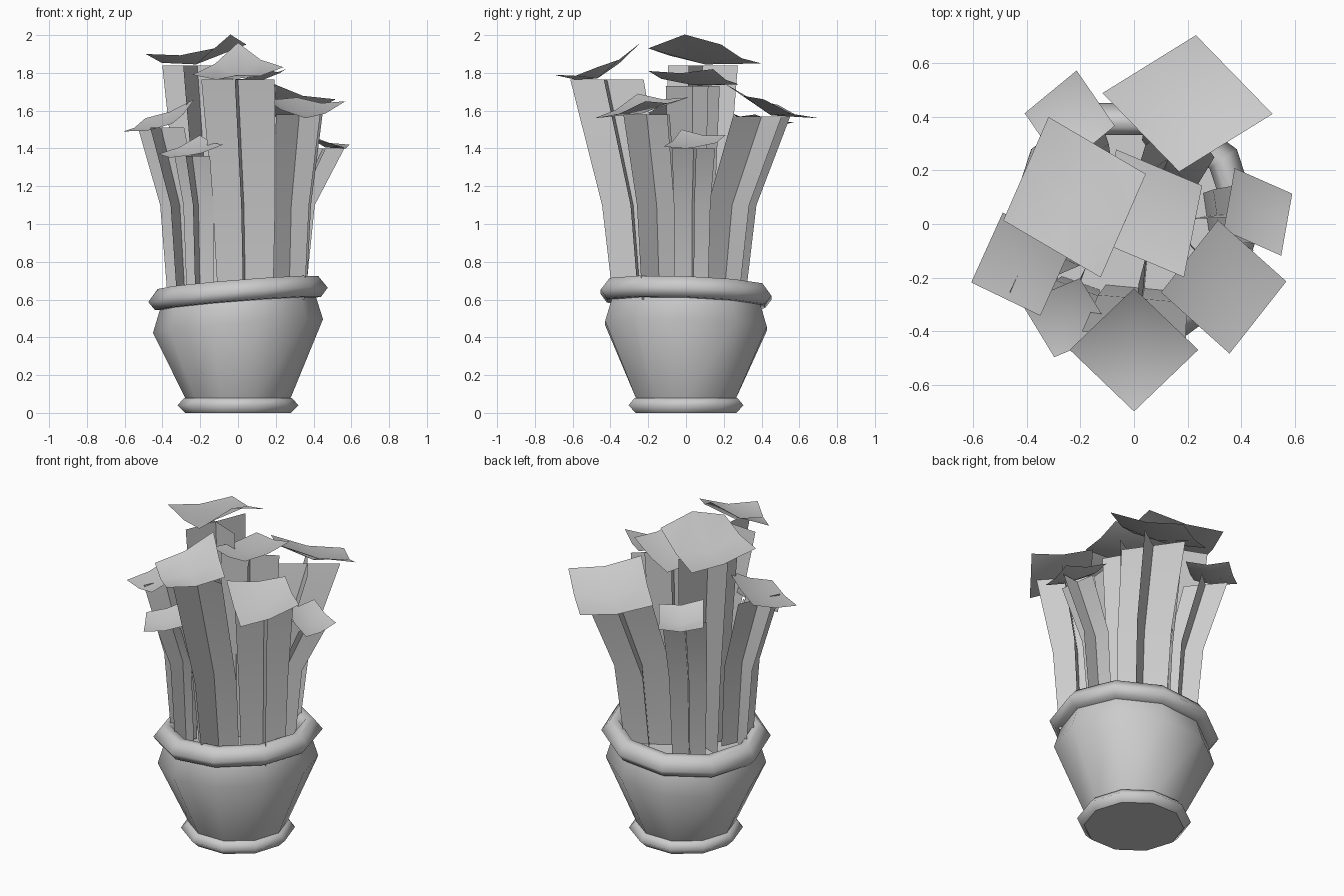
import bpy, bmesh, math
from mathutils import Vector

cube = bpy.data.objects.get("Cube")
if cube:
    bpy.data.objects.remove(cube, do_unlink=True)

grey = bpy.data.materials.new("plain grey")
grey.use_nodes = True
COLOUR = (0.6, 0.6, 0.6, 1)
grey.diffuse_color = COLOUR
grey.node_tree.nodes["Principled BSDF"].inputs["Base Color"].default_value = COLOUR


def finish(name, bm, angle):
    mesh = bpy.data.meshes.new(name)
    bm.to_mesh(mesh)
    bm.free()
    mesh.materials.append(grey)
    obj = bpy.data.objects.new(name, mesh)
    bpy.context.collection.objects.link(obj)
    bpy.ops.object.select_all(action="DESELECT")
    obj.select_set(True)
    bpy.context.view_layer.objects.active = obj
    bpy.ops.object.shade_smooth_by_angle(angle=math.radians(angle))


def bridge(bm, a, b, closed=False):
    count = len(a) if closed else len(a) - 1
    for i in range(count):
        j = (i + 1) % len(a)
        bm.faces.new((a[i], a[j], b[j], b[i]))


# Turned pot whose upper part leans a little
def lathe(name, profile, sides=10, cap_start=False, cap_end=False):
    bm = bmesh.new()
    rings = []
    for radius, height in profile:
        lean = min(1, max(0, height - 0.1) / 0.3)
        ring = []
        for i in range(sides):
            a = math.tau * i / sides
            x, y = radius * math.cos(a), radius * math.sin(a)
            ring.append(bm.verts.new((x, y, height + lean * (0.08 * x - 0.035 * y))))
        rings.append(ring)
    for a, b in zip(rings, rings[1:]):
        bridge(bm, a, b, True)
    if cap_start:
        bm.faces.new(rings[0][::-1])
    if cap_end:
        bm.faces.new(rings[-1])
    finish(name, bm, 100)


lathe("pot_foot", [(0.28, 0), (0.32, 0.04), (0.285, 0.08), (0.25, 0.08)])
lathe("pot_base", [(0.28, 0), (0.1, 0)], cap_end=True)
lathe("pot_body", [(0.275, 0.07), (0.45, 0.46), (0.41, 0.59)])
lathe("pot_rim", [(0.39, 0.575), (0.44, 0.58), (0.475, 0.625), (0.425, 0.69),
                  (0.38, 0.69), (0.35, 0.64), (0.35, 0.57)])
lathe("soil", [(0.38, 0.6), (0.2, 0.6)], cap_end=True)


# Crossed upright cards bending outward
def stem(name, base, top, height, width, turn):
    bm = bmesh.new()
    base, top = Vector(base), Vector(top)
    levels = [(0, 0.6, 0.75), (0.22, 1.1, 0.85), (1, height, 1)]
    for quarter in range(2):
        a = math.radians(turn + 90 * quarter)
        side = Vector((math.cos(a), math.sin(a))) * width / 2
        rows = []
        for t, z, scale in levels:
            mid = base.lerp(top, t)
            rows.append([bm.verts.new((*(mid + side * s * scale), z)) for s in (-1, 1)])
        for low, high in zip(rows, rows[1:]):
            bridge(bm, low, high)
    finish(name, bm, 30)


# Four-cornered leaf sheet sagging onto its stem, with one folded edge
def leaf(name, centre, reach, turn, heights, rest, fold):
    bm = bmesh.new()
    sag = sum(heights) / 4 - rest
    corners = []
    for k, z in enumerate(heights):
        a = math.radians(turn + 90 * k)
        r = reach[k % 2]
        corners.append(Vector((centre[0] + r * math.cos(a), centre[1] + r * math.sin(a), z)))
    rows = []
    for v in (0, 0.5, 1):
        row = []
        for u in (0, 0.5, 1):
            p = corners[0].lerp(corners[1], u).lerp(corners[3].lerp(corners[2], u), v)
            p.z -= sag * (0, 0.35, 1)[(u == 0.5) + (v == 0.5)]
            if u == 0:
                p.z += fold * (v == 0.5)
            row.append(bm.verts.new(p))
        rows.append(row)
    for a, b in zip(rows, rows[1:]):
        bridge(bm, b, a)
    finish(name, bm, 60)


def plant(name, centre, reach, turn, heights, base, stem_top, width, stem_turn, fold=0):
    leaf(name + "_leaf", centre, reach, turn, heights, stem_top + 0.005, fold)
    top = (centre[0] * 0.97, centre[1] * 0.89)
    stem(name + "_stem", base, top, stem_top, width, stem_turn)


plant("front", (0, -0.47), (0.24, 0.23), 0, (1.83, 1.96, 1.79, 1.79),
      base=(0.04, -0.24), stem_top=1.765, width=0.39, stem_turn=-5)
plant("front_left", (0.335, -0.235), (0.235, 0.25), 5, (1.65, 1.67, 1.69, 1.56),
      base=(0.27, -0.14), stem_top=1.58, width=0.33, stem_turn=42)
plant("left", (0.463, 0.045), (0.145, 0.185), 28, (1.42, 1.47, 1.5, 1.41),
      base=(0.27, 0.03), stem_top=1.4, width=0.23, stem_turn=8)
plant("back_left", (0.2, 0.45), (0.32, 0.257), -7, (1.66, 1.56, 1.63, 1.75),
      base=(0.11, 0.2), stem_top=1.57, width=0.37, stem_turn=35)
plant("back_right", (-0.24, 0.39), (0.17, 0.185), -8, (1.58, 1.54, 1.54, 1.6),
      base=(-0.16, 0.2), stem_top=1.5, width=0.25, stem_turn=40)
plant("right", (-0.42, -0.15), (0.2, 0.205), 20, (1.66, 1.56, 1.49, 1.53),
      base=(-0.28, -0.1), stem_top=1.51, width=0.27, stem_turn=-25)
plant("front_right", (-0.25, -0.35), (0.18, 0.155), -18, (1.42, 1.47, 1.37, 1.36),
      base=(-0.2, -0.22), stem_top=1.36, width=0.2, stem_turn=-20)
plant("tall", (-0.222, 0.1), (0.28, 0.315), 18, (1.95, 1.85, 1.9, 1.93),
      base=(-0.15, 0.05), stem_top=1.84, width=0.4, stem_turn=68, fold=0.085)
plant("middle", (0.06, 0.04), (0.22, 0.27), 28, (1.82, 1.74, 1.76, 1.81),
      base=(0.05, 0.03), stem_top=1.73, width=0.33, stem_turn=30)
